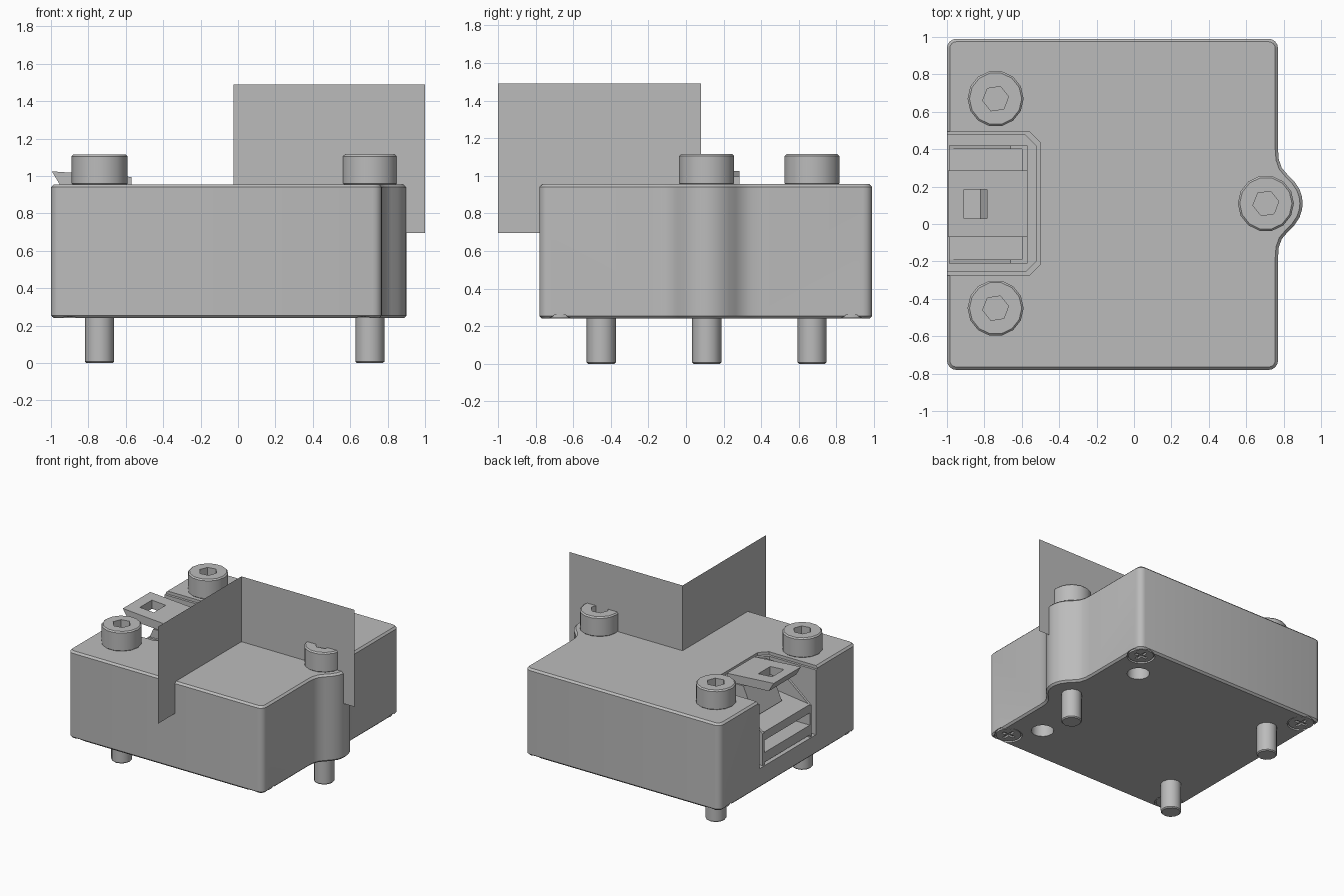
import bpy, bmesh, math
from mathutils import Matrix, Vector

if "Cube" in bpy.data.objects:
    bpy.data.objects.remove(bpy.data.objects["Cube"])

grey = bpy.data.materials.new("grey")
grey.diffuse_color = (0.5, 0.5, 0.5, 1)
grey.use_nodes = True
grey.node_tree.nodes["Principled BSDF"].inputs["Base Color"].default_value = grey.diffuse_color


def make(name, bm):
    bmesh.ops.recalc_face_normals(bm, faces=bm.faces)
    me = bpy.data.meshes.new(name)
    bm.to_mesh(me)
    bm.free()
    me.materials.append(grey)
    ob = bpy.data.objects.new(name, me)
    bpy.context.collection.objects.link(ob)
    return ob


def prism(name, pts, lo, hi, axis="z"):
    """Extrude a 2D outline; axis z uses (x, y) points, axis y uses (x, z) points."""
    bm = bmesh.new()
    place = (lambda p, t: (p[0], p[1], t)) if axis == "z" else (lambda p, t: (p[0], t, p[1]))
    a = [bm.verts.new(place(p, lo)) for p in pts]
    b = [bm.verts.new(place(p, hi)) for p in pts]
    bm.faces.new(a)
    bm.faces.new(b)
    for i in range(len(pts)):
        j = (i + 1) % len(pts)
        bm.faces.new((a[i], a[j], b[j], b[i]))
    return make(name, bm)


def box(name, x0, x1, y0, y1, z0, z1):
    return prism(name, [(x0, y0), (x1, y0), (x1, y1), (x0, y1)], z0, z1)


def circle(x, y, r, n, turn=0.0):
    return [(x + r * math.cos(turn + 2 * math.pi * i / n),
             y + r * math.sin(turn + 2 * math.pi * i / n)) for i in range(n)]


def apply_mods(ob):
    dg = bpy.context.evaluated_depsgraph_get()
    me = bpy.data.meshes.new_from_object(ob.evaluated_get(dg))
    ob.modifiers.clear()
    ob.data = me


def bevel(ob, width, angle=60):
    m = ob.modifiers.new("bevel", "BEVEL")
    m.width, m.segments = width, 1
    m.limit_method, m.angle_limit = "ANGLE", math.radians(angle)
    apply_mods(ob)


def cut(ob, *cutters):
    for c in cutters:
        m = ob.modifiers.new("cut", "BOOLEAN")
        m.operation, m.solver, m.object = "DIFFERENCE", "EXACT", c
        apply_mods(ob)
        bpy.data.objects.remove(c)


def smooth(ob, angle=32):
    bpy.ops.object.select_all(action="DESELECT")
    ob.select_set(True)
    bpy.context.view_layer.objects.active = ob
    bpy.ops.object.shade_smooth_by_angle(angle=math.radians(angle))


X0, X1, Y0, Y1, ZB, ZT = -1.0, 0.77, -0.78, 0.99, 0.24, 0.955
MID = 0.11
BOLTS = [(-0.74, MID + 0.56), (-0.74, MID - 0.56), (0.705, MID)]


def corner(cx, cy, start, r=0.05, n=4):
    return [(cx + r * math.cos(math.radians(start + 90 * i / n)),
             cy + r * math.sin(math.radians(start + 90 * i / n))) for i in range(n + 1)]


# Housing: rounded square with a bolt bump on the right side
half = [(0.77, 0.29), (0.774, 0.235), (0.79, 0.19), (0.82, 0.155), (0.855, 0.12),
        (0.885, 0.075), (0.898, 0.035)]
bump = [(x, MID - d) for x, d in half] + [(0.902, MID)] + [(x, MID + d) for x, d in reversed(half)]
outline = (corner(X0 + .05, Y0 + .05, 180) + corner(X1 - .05, Y0 + .05, 270) + bump
           + corner(X1 - .05, Y1 - .05, 0) + corner(X0 + .05, Y1 - .05, 90))
housing = prism("housing", outline, ZB, ZT)
bevel(housing, 0.015)


# Connector pocket with a shallow step around its rim
def pocket(name, g, z):
    x, a, b, c = -0.50 - g, -0.275 + g, 0.495 - g, 0.06
    return prism(name, [(-1.2, a), (x - c, a), (x, a + c), (x, b - c), (x - c, b), (-1.2, b)], z, 1.3)


cut(housing, pocket("rim_cutter", 0.0, 0.93), pocket("pocket_cutter", 0.02, 0.40))

# Locating holes and countersinks underneath
for y in (MID + 0.56, MID - 0.56):
    cut(housing, prism("hole_cutter", circle(0.52, y, 0.085, 16), 0.0, 0.42))
COVER = [(x, y) for x in (-0.90, 0.67) for y in (-0.67, 0.88)]
for x, y in COVER:
    cut(housing, prism("sink_cutter", circle(x, y, 0.105, 20), 0.1, 0.26))
smooth(housing)

# Cross-slot cover screws
for x, y in COVER:
    screw = prism("cover_screw", circle(x, y, 0.095, 20), 0.245, 0.30)
    cut(screw, box("slot", x - .055, x + .055, y - .012, y + .012, 0.2, 0.28),
        box("slot", x - .012, x + .012, y - .055, y + .055, 0.2, 0.28))
    smooth(screw)

# Socket-head bolts through the housing
for x, y in BOLTS:
    head = prism("bolt_head", circle(x, y, 0.15, 14), 0.95, 1.115)
    bevel(head, 0.01)
    cut(head, prism("hex_cutter", circle(x, y, 0.07, 6, 0.15), 1.02, 1.3))
    smooth(head)
    shank = prism("bolt_shank", circle(x, y, 0.078, 12), 0.0, 0.30)
    bevel(shank, 0.008)
    smooth(shank)

# Connector: back block, side cheeks, stacked trays
box("connector_back", -0.60, -0.57, -0.21, 0.42, 0.40, 0.93)
for y in (-0.21, 0.40):
    prism("connector_cheek", [(-0.99, 0.40), (-0.57, 0.40), (-0.57, 0.93), (-0.66, 0.93),
                              (-0.99, 0.66)], y, y + 0.02, "y")
box("lower_tray", -0.99, -0.59, -0.21, 0.42, 0.42, 0.50)
prism("upper_tray", [(-0.99, 0.60), (-0.59, 0.64), (-0.59, 0.72), (-0.99, 0.67)],
      -0.19, 0.40, "y")
prism("latch_ramp", [(-0.59, 0.68), (-0.82, 0.70), (-0.72, 0.93), (-0.59, 0.93)],
      -0.07, 0.285, "y")

# Latch tab with a square window
tab = prism("latch_tab", [(-0.95, 0.95), (-0.995, 1.025), (-0.57, 0.995), (-0.57, 0.93)],
            -0.07, 0.285, "y")
cut(tab, box("window_cutter", -0.91, -0.785, 0.03, 0.185, 0.8, 1.2))


# Upright corner panels
def panel(name, p, q):
    bm = bmesh.new()
    bm.faces.new([bm.verts.new(v) for v in
                  ((*p, 0.695), (*q, 0.695), (*q, 1.49), (*p, 1.49))])
    make(name, bm)


panel("side_panel", (-0.025, 0.08), (-0.025, -1.0))
panel("rear_panel", (-0.025, 0.08), (1.0, 0.08))
